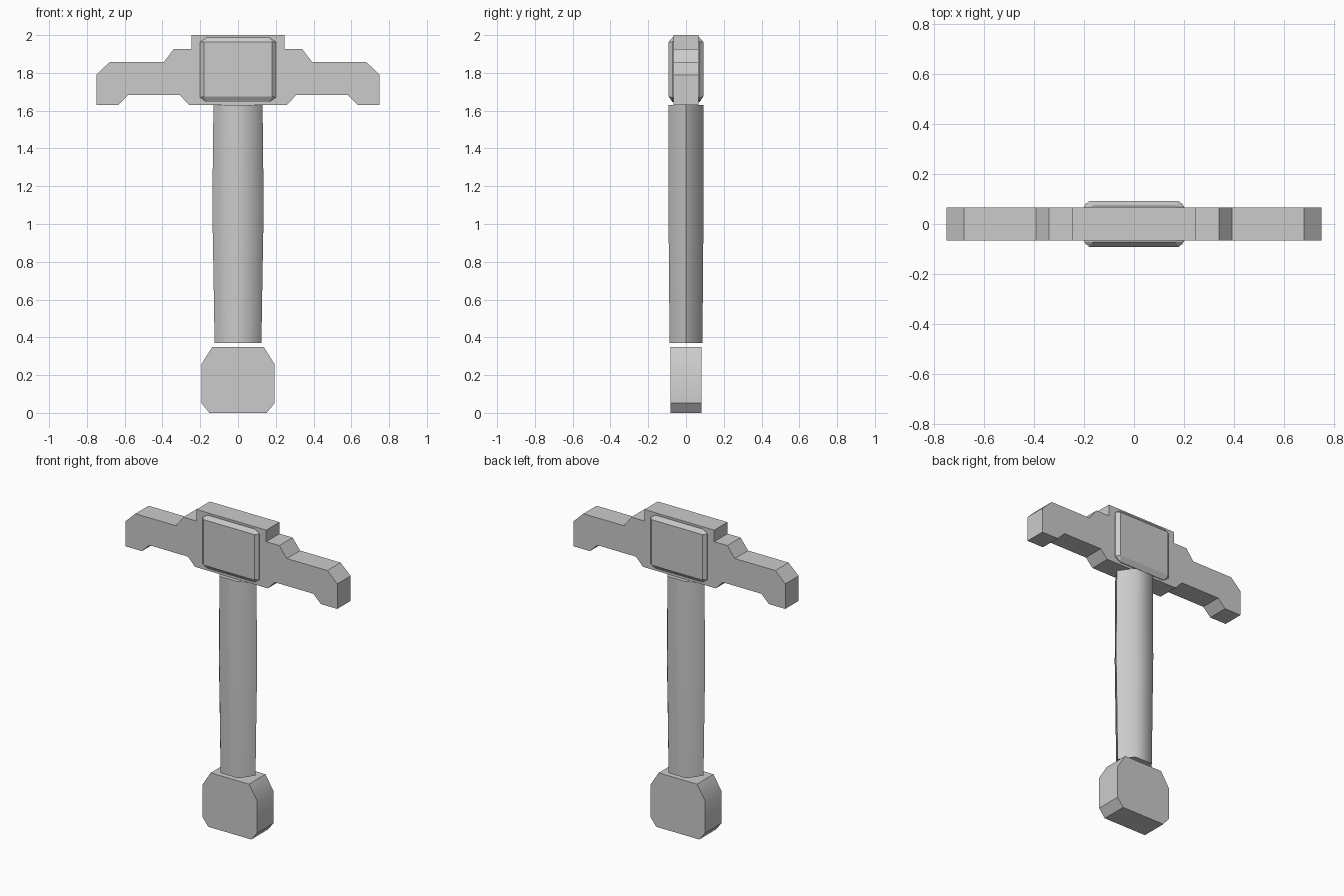
import bpy, bmesh, math

cube = bpy.data.objects.get("Cube")
if cube:
    bpy.data.objects.remove(cube, do_unlink=True)

grey = bpy.data.materials.new("plain grey")
grey.use_nodes = True
COLOUR = (0.6, 0.6, 0.6, 1)
grey.diffuse_color = COLOUR
grey.node_tree.nodes["Principled BSDF"].inputs["Base Color"].default_value = COLOUR


def finish(name, bm, smooth_angle=None):
    bmesh.ops.recalc_face_normals(bm, faces=bm.faces)
    mesh = bpy.data.meshes.new(name)
    bm.to_mesh(mesh)
    bm.free()
    mesh.materials.append(grey)
    obj = bpy.data.objects.new(name, mesh)
    bpy.context.collection.objects.link(obj)
    if smooth_angle:
        bpy.ops.object.select_all(action='DESELECT')
        obj.select_set(True)
        bpy.context.view_layer.objects.active = obj
        bpy.ops.object.shade_smooth_by_angle(angle=math.radians(smooth_angle))
    return obj


def slab(name, half_profile, half_depth, smooth_angle=None):
    """Mirror a half outline (x, z) across x = 0 and extrude it along y."""
    outline = half_profile + [(-x, z) for x, z in reversed(half_profile)]
    bm = bmesh.new()
    face = bm.faces.new([bm.verts.new((x, -half_depth, z)) for x, z in outline])
    ext = bmesh.ops.extrude_face_region(bm, geom=[face])
    verts = [v for v in ext["geom"] if isinstance(v, bmesh.types.BMVert)]
    bmesh.ops.translate(bm, verts=verts, vec=(0, 2 * half_depth, 0))
    return finish(name, bm, smooth_angle)


# Crossguard: stepped arms with chamfered tips
slab("crossguard", [
    (0.247, 2.0), (0.247, 1.926), (0.34, 1.926), (0.393, 1.857),
    (0.68, 1.857), (0.75, 1.79), (0.75, 1.63), (0.634, 1.63),
    (0.581, 1.682), (0.308, 1.682), (0.258, 1.63)], 0.067)

# Pommel: chamfered block
slab("pommel", [
    (0.136, 0.35), (0.194, 0.257), (0.194, 0.052), (0.152, 0)], 0.083, 35)

# Grip: six-sided handle with a slight swell, flat side to the front
bm = bmesh.new()
rings = []
for z, rx, ry in [(0.37, 0.124, 0.087), (0.75, 0.13, 0.09),
                  (1.08, 0.136, 0.093), (1.63, 0.13, 0.092)]:
    section = [(-rx, 0), (-rx / 2, -ry), (rx / 2, -ry),
               (rx, 0), (rx / 2, ry), (-rx / 2, ry)]
    rings.append([bm.verts.new((x, y, z)) for x, y in section])
for low, high in zip(rings, rings[1:]):
    for i in range(6):
        j = (i + 1) % 6
        bm.faces.new((low[i], low[j], high[j], high[i]))
bm.faces.new(rings[0])
bm.faces.new(rings[-1])
finish("grip", bm, 65)

# Raised bevelled plates on the front and back of the crossguard
for name, side in (("front_plate", -1), ("back_plate", 1)):
    bm = bmesh.new()
    for sx in (-1, 1):
        for edge, corner, inner in ((1.645, 1.67, 1.675), (1.987, 1.965, 1.963)):
            for x, y, z in ((0.2, 0.06, corner), (0.2, 0.072, corner),
                            (0.165, 0.06, edge), (0.165, 0.072, edge),
                            (0.18, 0.092, inner)):
                bm.verts.new((sx * x, side * y, z))
    bmesh.ops.convex_hull(bm, input=bm.verts)
    bmesh.ops.dissolve_limit(bm, angle_limit=0.02, verts=bm.verts, edges=bm.edges)
    finish(name, bm)
